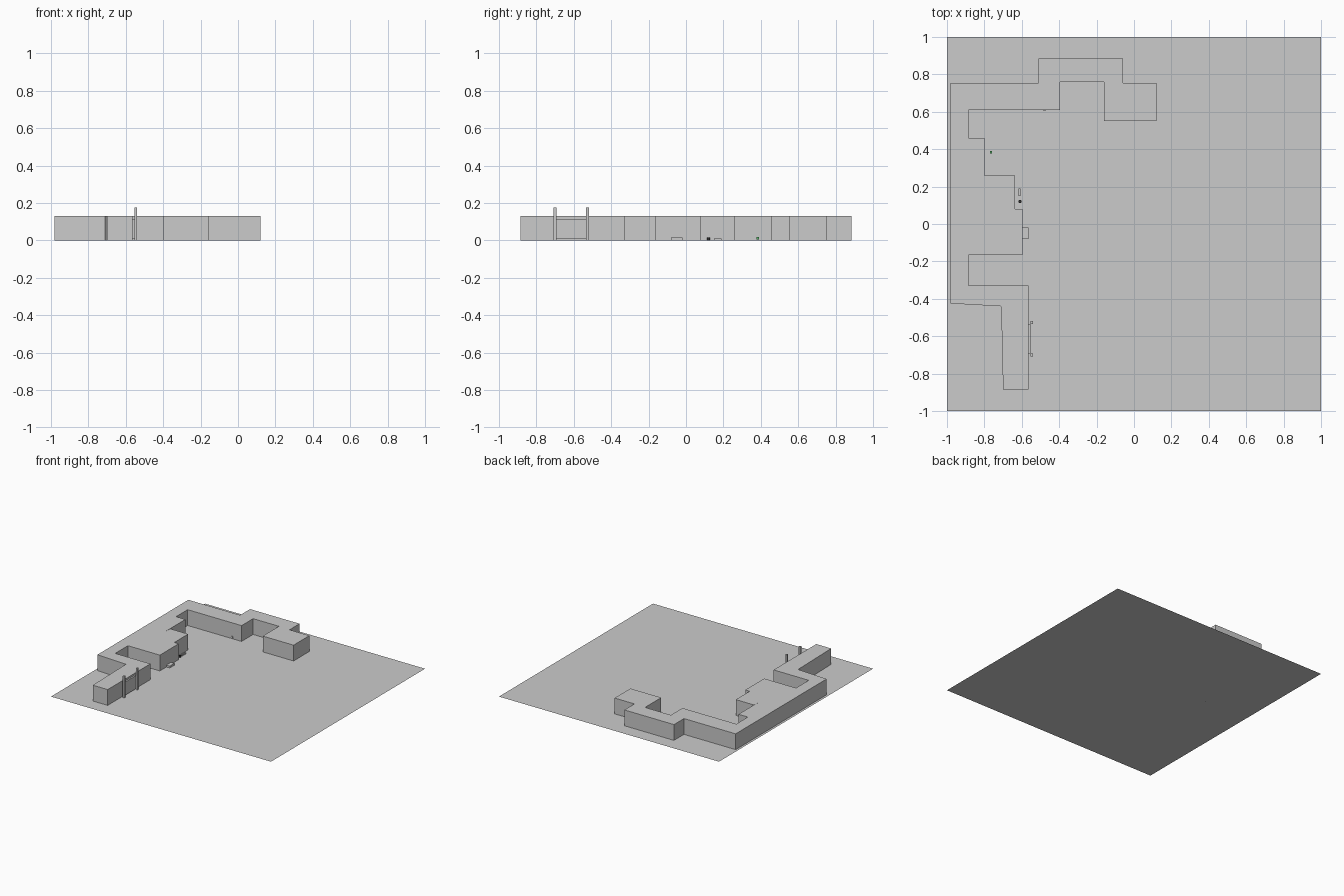
import bpy, bmesh

if "Cube" in bpy.data.objects:
    bpy.data.objects.remove(bpy.data.objects["Cube"])


def finish(name, bm, color=None):
    bmesh.ops.recalc_face_normals(bm, faces=bm.faces)
    mesh = bpy.data.meshes.new(name)
    bm.to_mesh(mesh)
    bm.free()
    obj = bpy.data.objects.new(name, mesh)
    bpy.context.collection.objects.link(obj)
    if color:
        mat = bpy.data.materials.new(name + "_paint")
        mat.diffuse_color = color
        mat.use_nodes = True
        mat.node_tree.nodes["Principled BSDF"].inputs["Base Color"].default_value = mat.diffuse_color
        mesh.materials.append(mat)
    return obj


def box(name, x, y, z, color=None):
    bm = bmesh.new()
    bmesh.ops.create_cube(bm, size=1)
    for v in bm.verts:
        v.co = [lo + (c + 0.5) * (hi - lo) for c, (lo, hi) in zip(v.co, (x, y, z))]
    return finish(name, bm, color)


# flat square ground sheet
bm = bmesh.new()
bmesh.ops.create_grid(bm, x_segments=1, y_segments=1, size=1)
finish("ground_sheet", bm)

# winding building block, extruded from its footprint
HEIGHT = 0.13
outline = [(-0.98, 0.755), (-0.51, 0.755), (-0.51, 0.885), (-0.06, 0.885),
           (-0.06, 0.755), (0.12, 0.755), (0.12, 0.55), (-0.16, 0.55),
           (-0.16, 0.76), (-0.395, 0.76), (-0.395, 0.61), (-0.885, 0.61),
           (-0.885, 0.46), (-0.80, 0.46), (-0.80, 0.26), (-0.635, 0.26),
           (-0.635, 0.08), (-0.595, 0.08), (-0.595, -0.165), (-0.885, -0.165),
           (-0.885, -0.33), (-0.565, -0.33), (-0.565, -0.885), (-0.70, -0.885),
           (-0.71, -0.44), (-0.98, -0.425)]
bm = bmesh.new()
base = bm.faces.new([bm.verts.new((x, y, 0)) for x, y in outline])
side = bmesh.ops.extrude_face_region(bm, geom=[base], use_keep_orig=True)
for v in [g for g in side["geom"] if isinstance(g, bmesh.types.BMVert)]:
    v.co.z = HEIGHT
finish("building_block", bm)

# gateway: two posts and the door panel between them
for i, y in enumerate((-0.70, -0.527)):
    box(f"gate_post_{i + 1}", (-0.553, -0.539), (y - 0.008, y + 0.008), (0, 0.177))
box("gate_panel", (-0.566, -0.553), (-0.692, -0.535), (0.006, 0.115))

# small items along the walls
box("door_step", (-0.595, -0.564), (-0.08, -0.02), (0, 0.016))
box("low_bench", (-0.618, -0.608), (0.15, 0.19), (0, 0.011))
box("wall_plate", (-0.484, -0.472), (0.605, 0.61), (0.004, 0.02))
box("inner_wall_strip", (-0.803, -0.799), (0.215, 0.26), (0, HEIGHT + 0.001))
box("green_crate", (-0.771, -0.758), (0.378, 0.391), (0.005, 0.018), (0.1, 0.5, 0.15, 1))

# dark round pot
bm = bmesh.new()
bmesh.ops.create_cone(bm, cap_ends=True, segments=12, radius1=0.008, radius2=0.009, depth=0.016)
bmesh.ops.translate(bm, verts=bm.verts, vec=(-0.61, 0.12, 0.008))
finish("dark_pot", bm, (0.03, 0.03, 0.03, 1))
